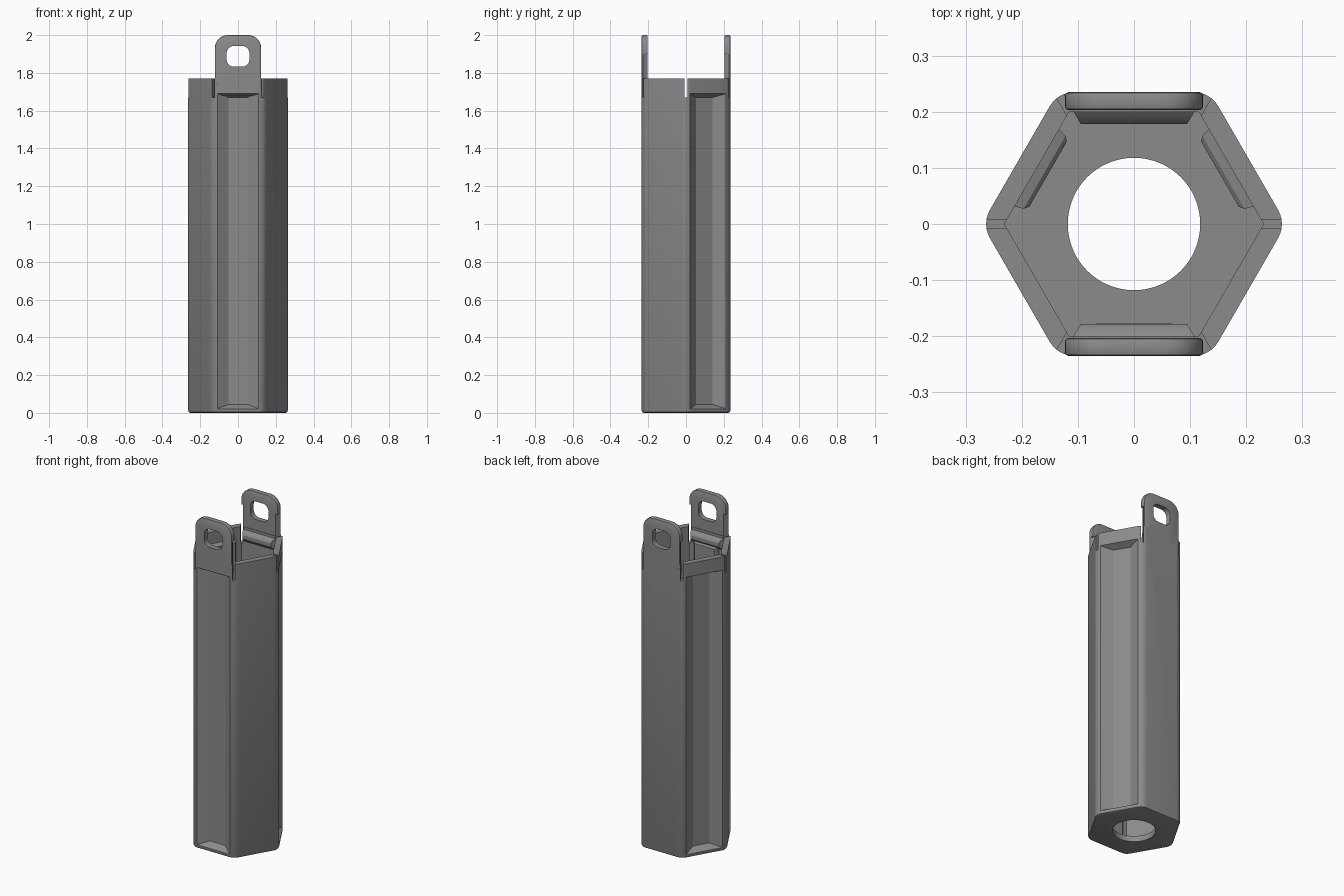
import bpy, bmesh, math
from mathutils import Matrix, Vector

if "Cube" in bpy.data.objects:
    bpy.data.objects.remove(bpy.data.objects["Cube"])

grey = bpy.data.materials.new("plain grey")
grey.diffuse_color = (0.26, 0.26, 0.26, 1)
grey.use_nodes = True
grey.node_tree.nodes["Principled BSDF"].inputs["Base Color"].default_value = grey.diffuse_color


def loft(name, rings, turn=0.0):
    """Solid through matching rings of points, turned about the vertical axis."""
    bm = bmesh.new()
    rows = [[bm.verts.new(p) for p in r] for r in rings]
    n = len(rows[0])
    for a, b in zip(rows, rows[1:]):
        for i in range(n):
            j = (i + 1) % n
            bm.faces.new((a[i], a[j], b[j], b[i]))
    bm.faces.new(rows[0])
    bm.faces.new(rows[-1])
    bmesh.ops.recalc_face_normals(bm, faces=bm.faces)
    bm.transform(Matrix.Rotation(math.radians(turn), 4, 'Z'))
    me = bpy.data.meshes.new(name)
    bm.to_mesh(me)
    bm.free()
    ob = bpy.data.objects.new(name, me)
    me.materials.append(grey)
    bpy.context.collection.objects.link(ob)
    return ob


def hexagon(apothem, z, r=0.0, seg=6):
    """Hexagon with corners on the x axis, corners rounded to radius r."""
    pts = []
    for k in range(6):
        a = math.radians(60 * k)
        c = (apothem - r) / math.cos(math.pi / 6)
        for s in range(seg + 1 if r else 1):
            b = a + math.radians(-30 + 60 * s / seg)
            pts.append((c * math.cos(a) + r * math.cos(b),
                        c * math.sin(a) + r * math.sin(b), z))
    return pts


def rounded_rect(y, hw, z0, z1, r, seg=8):
    pts = []
    for k, (sx, cz) in enumerate(((1, z1 - r), (-1, z1 - r), (-1, z0 + r), (1, z0 + r))):
        for s in range(seg + 1):
            b = math.radians(90 * k + 90 * s / seg)
            pts.append((sx * (hw - r) + r * math.cos(b), y, cz + r * math.sin(b)))
    return pts


def rect(y, hw, z0, z1):
    return [(-hw, y, z0), (hw, y, z0), (hw, y, z1), (-hw, y, z1)]


def circle(r, z, n=64):
    return [(r * math.cos(2 * math.pi * i / n), r * math.sin(2 * math.pi * i / n), z)
            for i in range(n)]


def combine(body, part, op):
    m = body.modifiers.new(part.name, 'BOOLEAN')
    m.operation, m.object, m.solver = op, part, 'EXACT'
    with bpy.context.temp_override(object=body, active_object=body):
        bpy.ops.object.modifier_apply(modifier=m.name)
    bpy.data.objects.remove(part)


# Outer tube with a softened bottom edge
body = loft("hexagonal_case", [hexagon(0.223, 0, 0.038), hexagon(0.2315, 0.0035, 0.0465),
                               hexagon(0.235, 0.012, 0.05), hexagon(0.235, 1.77, 0.05)])

# Hollow inside and round bottom hole
combine(body, loft("hollow", [hexagon(0.2, 0.035), hexagon(0.2, 1.9)]), 'DIFFERENCE')
combine(body, loft("bottom_hole", [circle(0.118, -0.1), circle(0.118, 0.1)]), 'DIFFERENCE')

# Three recessed panels, each with a backing pad inside
for turn in (0, 120, 240):
    pad = loft("panel_backing", [rect(-0.22, 0.085, 0.02, 1.705), rect(-0.184, 0.075, 0.02, 1.695),
                                 rect(-0.177, 0.067, 0.02, 1.688)], turn)
    combine(body, pad, 'UNION')
for turn in (0, 120, 240):
    cut = loft("panel_recess", [rect(-0.255, 0.14, 0.01, 1.70), rect(-0.195, 0.05, 0.045, 1.67)], turn)
    combine(body, cut, 'DIFFERENCE')

# Front and back: inner bar and upright lug with a slotted hole
for turn in (0, 180):
    bar = loft("inner_bar", [rect(-0.21, 0.12, 1.675, 1.765), rect(-0.2, 0.116, 1.685, 1.755),
                             rect(-0.184, 0.104, 1.70, 1.742), rect(-0.178, 0.1, 1.71, 1.73)], turn)
    combine(body, bar, 'UNION')
    lug = loft("lug", [rounded_rect(y, 0.123 - i, 1.7, 2 - i, 0.07 - i)
                       for y, i in ((-0.235, 0.006), (-0.2332, 0.0018), (-0.229, 0),
                                    (-0.209, 0), (-0.2048, 0.0018), (-0.203, 0.006))], turn)
    combine(body, lug, 'UNION')
    hole = loft("lug_hole", [rounded_rect(y, 0.06, 1.833, 1.942, 0.037) for y in (-0.3, -0.15)], turn)
    combine(body, hole, 'DIFFERENCE')

# Narrow slits at the six top corners
for k in range(6):
    slit = loft("corner_slit", [rect(-0.3, 0.007, 1.67, 1.9), rect(-0.2, 0.007, 1.67, 1.9)], 30 + 60 * k)
    combine(body, slit, 'DIFFERENCE')

bpy.ops.object.select_all(action='DESELECT')
body.select_set(True)
bpy.context.view_layer.objects.active = body
bpy.ops.object.shade_smooth_by_angle(angle=math.radians(25))
